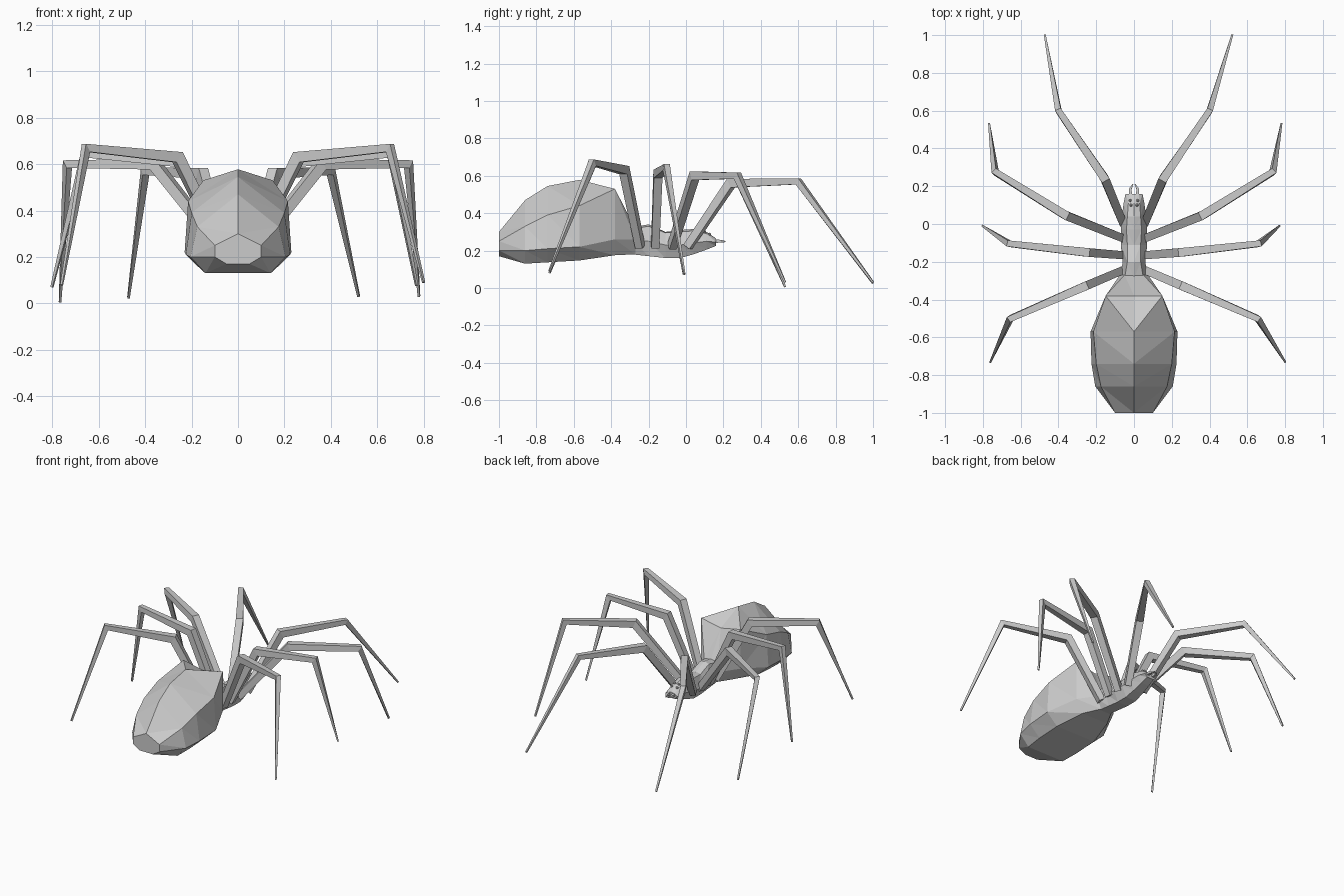
import bpy, bmesh, math
from mathutils import Vector

if "Cube" in bpy.data.objects:
    bpy.data.objects.remove(bpy.data.objects["Cube"])

mat = bpy.data.materials.new("grey")
mat.diffuse_color = (0.6, 0.6, 0.6, 1)
mat.use_nodes = True
mat.node_tree.nodes["Principled BSDF"].inputs["Base Color"].default_value = mat.diffuse_color


def finish(bm, name, mirror=False):
    bmesh.ops.recalc_face_normals(bm, faces=bm.faces)
    me = bpy.data.meshes.new(name)
    bm.to_mesh(me)
    bm.free()
    ob = bpy.data.objects.new(name, me)
    bpy.context.collection.objects.link(ob)
    me.materials.append(mat)
    if mirror:
        mod = ob.modifiers.new("mirror", 'MIRROR')
        mod.use_clip = True
        mod.merge_threshold = 0.001
    return ob


def half_loft(name, rings):
    """Ring: y, top z, shoulder (x, z), side (x, z), belly (x, z)."""
    bm = bmesh.new()
    loops = []
    for y, top, sx, sz, lx, lz, bx, bz in rings:
        pts = [(0, top), (sx, sz), (lx, lz), (bx, bz), (0, bz)]
        loops.append([bm.verts.new((x, y, z)) for x, z in pts])
    for a, b in zip(loops, loops[1:]):
        for j in range(4):
            bm.faces.new((a[j], a[j + 1], b[j + 1]))
            bm.faces.new((a[j], b[j + 1], b[j]))
    bm.faces.new(loops[0])
    bm.faces.new(loops[-1])
    # outward normals for the open half: orient by the x side
    ob = finish(bm, name, True)
    return ob


# Abdomen
half_loft("abdomen", [
    (-1.00, 0.30, 0.10, 0.25, 0.10, 0.20, 0.05, 0.17),
    (-0.86, 0.47, 0.175, 0.33, 0.205, 0.20, 0.14, 0.13),
    (-0.74, 0.545, 0.20, 0.39, 0.225, 0.21, 0.15, 0.137),
    (-0.57, 0.578, 0.215, 0.44, 0.23, 0.22, 0.15, 0.147),
    (-0.38, 0.50, 0.15, 0.53, 0.15, 0.26, 0.10, 0.175),
    (-0.27, 0.32, 0.05, 0.315, 0.075, 0.26, 0.04, 0.18),
])

# Waist, thorax and head
half_loft("thorax", [
    (-0.29, 0.325, 0.05, 0.315, 0.075, 0.26, 0.04, 0.18),
    (-0.20, 0.34, 0.035, 0.33, 0.06, 0.25, 0.04, 0.17),
    (-0.11, 0.30, 0.035, 0.295, 0.07, 0.23, 0.04, 0.16),
    (-0.03, 0.31, 0.04, 0.30, 0.07, 0.23, 0.04, 0.16),
    (0.04, 0.315, 0.035, 0.305, 0.065, 0.24, 0.035, 0.18),
    (0.11, 0.30, 0.03, 0.29, 0.055, 0.25, 0.03, 0.205),
    (0.16, 0.265, 0.025, 0.26, 0.045, 0.245, 0.025, 0.225),
])

# Eyes
for k, (x, y, z) in enumerate([(-0.016, 0.10, 0.30), (0.016, 0.10, 0.30),
                               (-0.02, 0.125, 0.287), (0.02, 0.125, 0.287)]):
    bm = bmesh.new()
    bmesh.ops.create_icosphere(bm, subdivisions=1, radius=0.009)
    bmesh.ops.translate(bm, verts=bm.verts, vec=(x, y, z))
    finish(bm, "eye_%d" % k)


def limb(name, pts, widths):
    """Square tube with mitred joints."""
    pts = [Vector(p) for p in pts]
    bm = bmesh.new()
    prev = None
    n = len(pts)
    for i, (p, w) in enumerate(zip(pts, widths)):
        d0 = (pts[max(i, 1)] - pts[max(i, 1) - 1]).normalized()
        k = min(i, n - 2)
        d1 = (pts[k + 1] - pts[k]).normalized()
        t = (d0 + d1).normalized()
        side = t.cross(Vector((0, 0, 1))).normalized()
        up = side.cross(t) / max(t.dot(d0), 0.5)
        ring = [bm.verts.new(p + (side * a + up * b) * w / 2)
                for a, b in ((-1, -1), (1, -1), (1, 1), (-1, 1))]
        if prev:
            for j in range(4):
                m = (j + 1) % 4
                bm.faces.new((prev[j], prev[m], ring[m], ring[j]))
        else:
            bm.faces.new(ring)
        prev = ring
    bm.faces.new(prev)
    finish(bm, name)


# Fangs
for s, side in ((1, "right"), (-1, "left")):
    limb("fang_" + side, [(s * 0.018, 0.14, 0.25), (s * 0.02, 0.185, 0.25),
                          (s * 0.006, 0.21, 0.248)], [0.02, 0.014, 0.006])

# Legs: base, knee, ankle, right tip, left tip
legs = [
    [(0.06, 0.01, 0.22), (0.155, 0.24, 0.56), (0.40, 0.60, 0.57),
     (0.52, 1.0, 0.03), (-0.472, 1.0, 0.025)],
    [(0.06, -0.075, 0.22), (0.36, 0.045, 0.60), (0.735, 0.275, 0.60),
     (0.78, 0.53, 0.03), (-0.767, 0.53, 0.005)],
    [(0.06, -0.165, 0.22), (0.25, -0.15, 0.61), (0.66, -0.105, 0.645),
     (0.77, -0.01, 0.075), (-0.802, -0.01, 0.07)],
    [(0.06, -0.245, 0.22), (0.26, -0.33, 0.63), (0.655, -0.50, 0.67),
     (0.80, -0.73, 0.09), (-0.76, -0.73, 0.08)],
]
for i, (base, knee, ankle, tip_r, tip_l) in enumerate(legs, 1):
    w = [0.042, 0.046, 0.032, 0.010]
    limb("leg_right_%d" % i, [base, knee, ankle, tip_r], w)
    limb("leg_left_%d" % i,
         [(-p[0], p[1], p[2]) for p in (base, knee, ankle)] + [tip_l], w)
